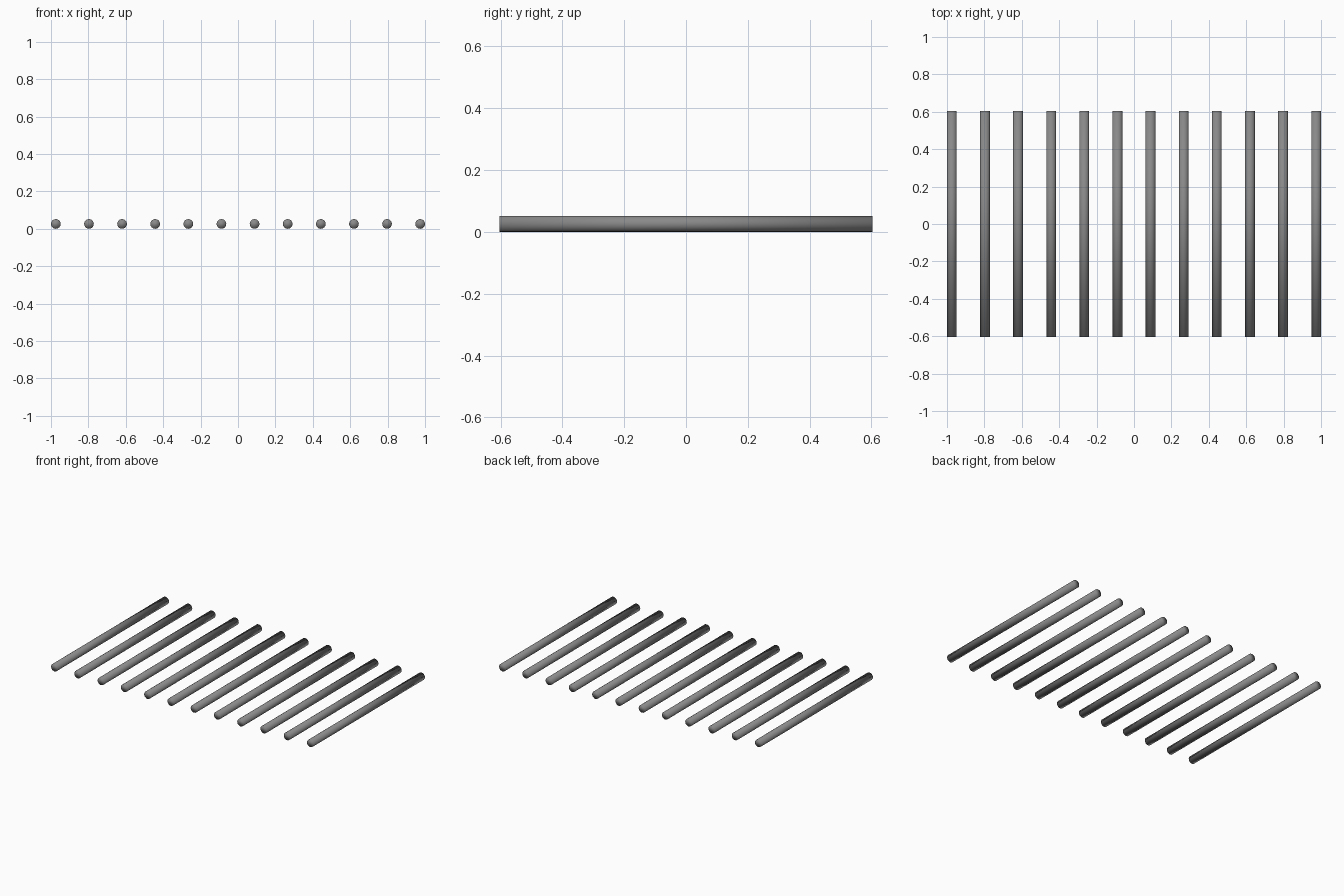
import bpy, math

if "Cube" in bpy.data.objects:
    bpy.data.objects.remove(bpy.data.objects["Cube"])

COUNT, RADIUS, LENGTH = 12, 0.026, 1.208
FIRST = -1 + RADIUS
STEP = -2 * FIRST / (COUNT - 1)

dark = bpy.data.materials.new("dark_metal")
dark.diffuse_color = (0.25, 0.25, 0.25, 1)
dark.use_nodes = True
dark.node_tree.nodes["Principled BSDF"].inputs["Base Color"].default_value = dark.diffuse_color

# Row of evenly spaced round bars lying along y, smooth over the end caps
for i in range(COUNT):
    bpy.ops.mesh.primitive_cylinder_add(
        vertices=16, radius=RADIUS, depth=LENGTH,
        location=(FIRST + i * STEP, 0, RADIUS),
        rotation=(math.pi / 2, 0, 0))
    bar = bpy.context.object
    bar.name = f"bar_{i + 1}"
    bar.data.materials.append(dark)
    bpy.ops.object.shade_smooth()
